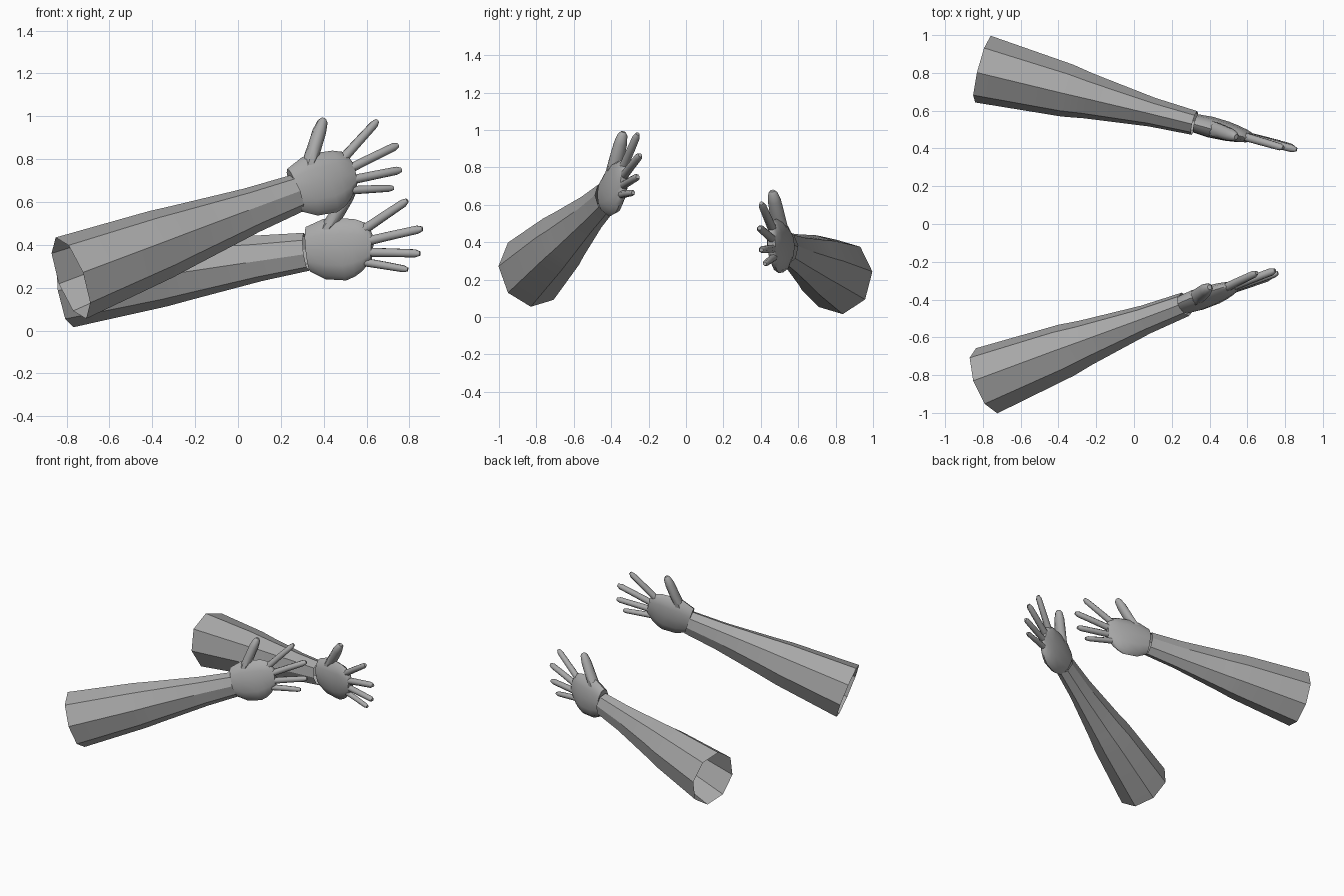
import bpy, bmesh, math
from mathutils import Vector

if "Cube" in bpy.data.objects:
    bpy.data.objects.remove(bpy.data.objects["Cube"])

skin = bpy.data.materials.new("plain_grey")
skin.diffuse_color = (0.4, 0.4, 0.4, 1)
skin.use_nodes = True
skin.node_tree.nodes["Principled BSDF"].inputs["Base Color"].default_value = skin.diffuse_color


def loft(name, rings, caps, angle):
    """Join rings of points with quads; optionally close both ends."""
    bm = bmesh.new()
    loops = [[bm.verts.new(p) for p in ring] for ring in rings]
    n = len(loops[0])
    for a, b in zip(loops, loops[1:]):
        for i in range(n):
            j = (i + 1) % n
            bm.faces.new((a[i], a[j], b[j], b[i]))
    if caps:
        bm.faces.new(loops[0])
        bm.faces.new(loops[-1])
    bmesh.ops.recalc_face_normals(bm, faces=bm.faces)
    mesh = bpy.data.meshes.new(name)
    bm.to_mesh(mesh)
    bm.free()
    mesh.materials.append(skin)
    obj = bpy.data.objects.new(name, mesh)
    bpy.context.collection.objects.link(obj)
    bpy.ops.object.select_all(action='DESELECT')
    obj.select_set(True)
    bpy.context.view_layer.objects.active = obj
    bpy.ops.object.shade_smooth_by_angle(angle=math.radians(angle))
    return obj


def ellipse(center, u, v, n, phase=0.0):
    return [center + u * math.cos(phase + math.tau * i / n)
            + v * math.sin(phase + math.tau * i / n) for i in range(n)]


# position along sleeve, side radius, upright radius
SLEEVE = [(0, .183, .203), (.4, .142, .165), (.5, .122, .15), (.8, .078, .108), (1, .065, .09)]

# palm sections: thumb edge, little finger edge, half thickness
PALM = [((-.03, .115), (.037, -.084), .05), ((.04, .17), (.112, -.103), .056),
        ((.11, .19), (.205, -.087), .052), ((.18, .20), (.24, -.06), .044),
        ((.24, .193), (.265, -.03), .034), ((.275, .145), (.294, .03), .022)]

# finger paths in the palm plane, with half width and half thickness at each point
FINGERS = {
    "thumb": [(.065, .12, .034, .042), (.095, .21, .033, .04), (.12, .29, .032, .036),
              (.135, .335, .024, .026), (.14, .35, .012, .014)],
    "index_finger": [(.21, .14, .024, .024), (.30, .24, .022, .022),
                     (.375, .322, .02, .02), (.39, .34, .011, .011)],
    "middle_finger": [(.23, .10, .024, .024), (.36, .165, .022, .022),
                      (.465, .216, .021, .021), (.487, .226, .011, .011)],
    "ring_finger": [(.24, .057, .023, .023), (.39, .088, .021, .021),
                    (.48, .106, .02, .02), (.502, .11, .011, .011)],
    "little_finger": [(.23, .013, .021, .021), (.36, .02, .019, .019),
                      (.445, .024, .017, .017), (.465, .025, .01, .01)],
}


def arm(prefix, elbow, wrist, outward, hand_origin, turn, stretch, plane):
    elbow, wrist = Vector(elbow), Vector(wrist)

    # sleeve: open eight-sided tapering tube
    d = (wrist - elbow).normalized()
    up = (Vector((0, 0, 1)) - d * d.z).normalized()
    side = d.cross(up)
    if side.y * outward < 0:
        side.negate()
    rings = [ellipse(elbow.lerp(wrist, t), side * s, up * h, 8, math.radians(8))
             for t, s, h in SLEEVE]
    loft(prefix + "_sleeve", rings, False, 25)

    # hand lies in a tilted plane y = a + b*x + c*z
    a, b, c = plane
    normal = Vector((b, -1, c)).normalized()
    ca, sa = math.cos(turn), math.sin(turn)

    def place(u, v):
        x = hand_origin[0] + (u * ca - v * sa) * stretch
        z = hand_origin[1] + u * sa + v * ca
        return Vector((x, a + b * x + c * z, z))

    # palm
    rings = []
    for top, bottom, thick in PALM:
        p, q = place(*top), place(*bottom)
        rings.append(ellipse((p + q) / 2, (p - q) / 2, normal * thick, 12))
    loft(prefix + "_palm", rings, True, 50)

    # thumb and fingers
    for name, path in FINGERS.items():
        pts = [place(u, v) for u, v, _, _ in path]
        across = (pts[-1] - pts[0]).normalized().cross(normal)
        rings = [ellipse(p, across * s[2], normal * s[3], 8, math.pi / 8)
                 for p, s in zip(pts, path)]
        loft(prefix + "_" + name, rings, True, 50)


arm("front", (-.78, -.83, .245), (.272, -.425, .64), -1,
    (.26, .64), 0, 1.0, (-.607, .31, .15))
arm("back", (-.80, .82, .215), (.32, .535, .368), 1,
    (.32, .365), math.radians(-13), 1.03, (.637, -.25, -.06))
